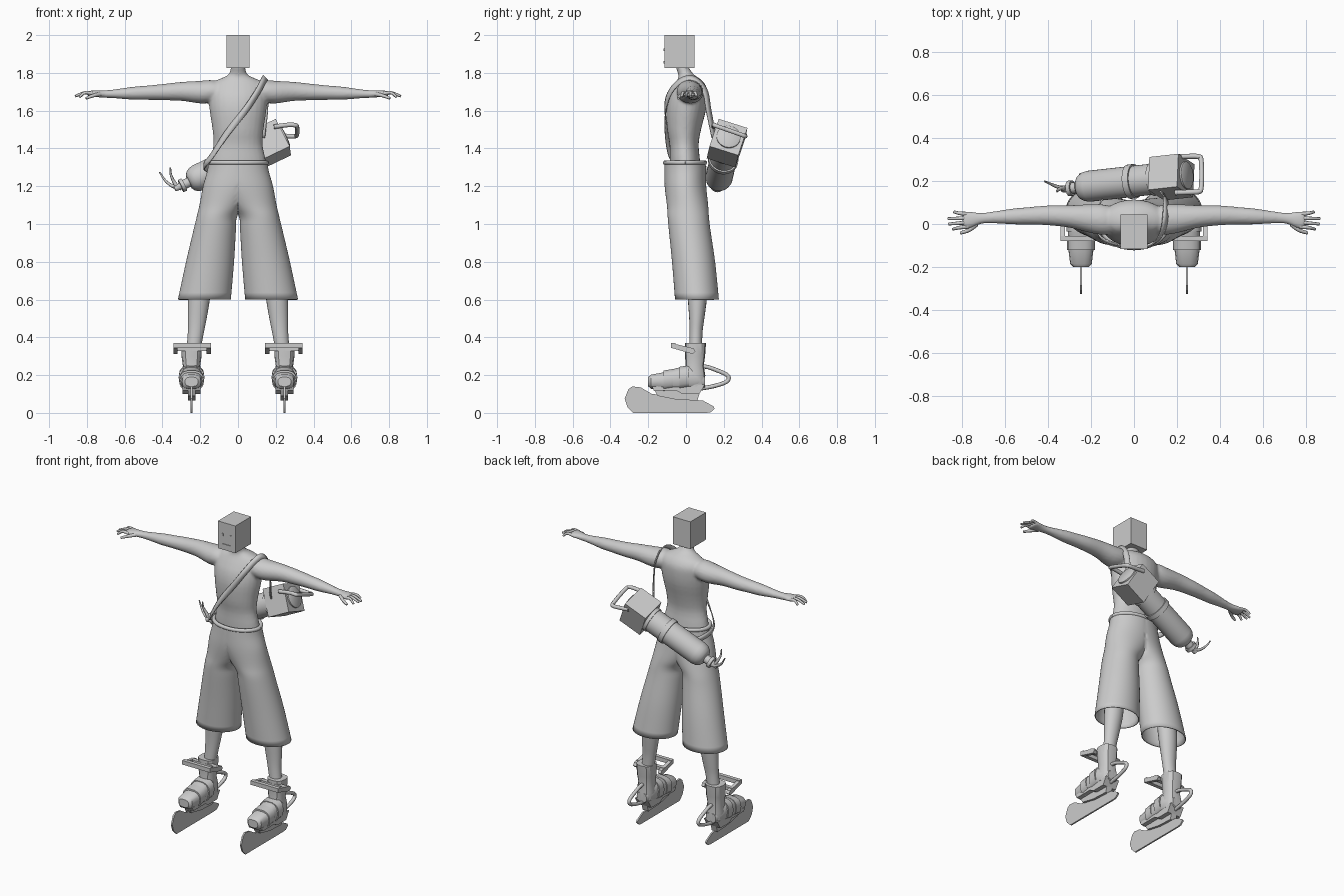
import bpy, bmesh, math
from mathutils import Vector, Matrix

if "Cube" in bpy.data.objects:
    bpy.data.objects.remove(bpy.data.objects["Cube"])


def catmull(pts, k):
    """Smoothly resample a list of tuples."""
    if k < 2:
        return [tuple(p) for p in pts]
    P = [pts[0]] + list(pts) + [pts[-1]]
    out = []
    for i in range(1, len(P) - 2):
        for j in range(k):
            t = j / k
            out.append(tuple(0.5 * (2 * b + (c - a) * t + (2 * a - 5 * b + 4 * c - d) * t * t
                                    + (3 * b - a - 3 * c + d) * t ** 3)
                             for a, b, c, d in zip(*P[i - 1:i + 3])))
    return out + [tuple(pts[-1])]


def loft(bm, secs, axis='z', n=28, k=3, power=1.0, caps=True, sx=1, clamp=False):
    """Skin of ellipses; section = (station, centre1, centre2, radius1, radius2)."""
    rings = []
    for s, c1, c2, r1, r2 in catmull(secs, k):
        ring = []
        for i in range(n):
            a = 2 * math.pi * i / n
            ca, sa = math.cos(a), math.sin(a)
            u = c1 + r1 * math.copysign(abs(ca) ** power, ca)
            v = c2 + r2 * math.copysign(abs(sa) ** power, sa)
            p = {'x': (s, u, v), 'y': (u, s, v), 'z': (u, v, s)}[axis]
            x = max(p[0], 0) if clamp else p[0]
            ring.append(bm.verts.new((x * sx, p[1], p[2])))
        rings.append(ring)
    for a, b in zip(rings, rings[1:]):
        for i in range(n):
            j = (i + 1) % n
            bm.faces.new((a[i], a[j], b[j], b[i]))
    if caps:
        bm.faces.new(rings[0])
        bm.faces.new(rings[-1])


def make(name, bm, mirror=False, angle=35, matrix=None, solid=0):
    bmesh.ops.recalc_face_normals(bm, faces=bm.faces)
    me = bpy.data.meshes.new(name)
    bm.to_mesh(me)
    bm.free()
    if matrix:
        me.transform(matrix)
    ob = bpy.data.objects.new(name, me)
    bpy.context.collection.objects.link(ob)
    bpy.ops.object.select_all(action='DESELECT')
    ob.select_set(True)
    bpy.context.view_layer.objects.active = ob
    bpy.ops.object.shade_smooth_by_angle(angle=math.radians(angle))
    if mirror:
        m = ob.modifiers.new("mirror", 'MIRROR')
        m.merge_threshold = 0.0005
    if solid:
        s = ob.modifiers.new("thickness", 'SOLIDIFY')
        s.thickness = solid
    return ob


def skin(name, secs, mirror=False, angle=35, matrix=None, **kw):
    bm = bmesh.new()
    loft(bm, secs, **kw)
    return make(name, bm, mirror, angle, matrix)


def box(name, lo, hi, mirror=False, matrix=None):
    bm = bmesh.new()
    lo, hi = Vector(lo), Vector(hi)
    bmesh.ops.create_cube(bm, size=1, matrix=Matrix.Translation((lo + hi) / 2) @ Matrix.Diagonal((*(hi - lo), 1)))
    return make(name, bm, mirror, 10, matrix)


def plate(name, prof, x0, x1, mirror=True):
    """Side (y, z) profile extruded along x."""
    bm = bmesh.new()
    f = bm.faces.new([bm.verts.new((x0, y, z)) for y, z in prof])
    r = bmesh.ops.extrude_face_region(bm, geom=[f])
    bmesh.ops.translate(bm, vec=(x1 - x0, 0, 0), verts=[v for v in r['geom'] if isinstance(v, bmesh.types.BMVert)])
    return make(name, bm, mirror, 30)


def tube(name, pts, radius, mirror=False, k=4, tip=1.0):
    cu = bpy.data.curves.new(name, 'CURVE')
    cu.dimensions, cu.bevel_depth, cu.bevel_resolution, cu.use_fill_caps = '3D', radius, 2, True
    path = catmull(pts, k)
    sp = cu.splines.new('POLY')
    sp.points.add(len(path) - 1)
    for i, (q, p) in enumerate(zip(sp.points, path)):
        q.co = (*p, 1)
        q.radius = 1 + (tip - 1) * i / (len(path) - 1)
    ob = bpy.data.objects.new(name, cu)
    bpy.context.collection.objects.link(ob)
    me = bpy.data.meshes.new_from_object(ob.evaluated_get(bpy.context.evaluated_depsgraph_get()))
    bpy.data.objects.remove(ob)
    bm = bmesh.new()
    bm.from_mesh(me)
    return make(name, bm, mirror, 50)


# Box head with face
box("head", (-.062, -.115, 1.825), (.062, .045, 2))
box("mouth", (-.032, -.119, 1.849), (.032, -.11, 1.864))
box("eye", (.022, -.119, 1.915), (.036, -.11, 1.93), mirror=True)

# Torso and arms fused into one smooth body
bm = bmesh.new()
loft(bm, [(1.25, 0, 0, .15, .08), (1.33, 0, -.005, .148, .08), (1.42, 0, -.01, .13, .077), (1.5, 0, -.01, .135, .09),
          (1.6, 0, 0, .15, .105), (1.67, 0, .01, .155, .103), (1.72, 0, .02, .15, .09), (1.755, 0, .02, .125, .07),
          (1.775, 0, .012, .08, .053), (1.795, 0, -.002, .047, .04), (1.84, 0, -.025, .037, .033)])
arm = [(.08, .015, 1.7, .06, .05), (.14, .02, 1.702, .07, .06), (.2, .025, 1.698, .067, .06), (.3, .035, 1.702, .052, .05),
       (.4, .04, 1.698, .046, .043), (.48, .038, 1.695, .041, .038), (.56, .035, 1.692, .037, .034),
       (.66, .03, 1.689, .027, .023), (.71, .026, 1.688, .026, .02), (.75, .02, 1.69, .037, .018),
       (.785, .017, 1.69, .041, .015), (.797, .017, 1.688, .034, .01)]
for sx in (1, -1):
    loft(bm, arm, axis='x', n=20, sx=sx)
body = make("body", bm)
m = body.modifiers.new("fuse", 'REMESH')
m.mode, m.voxel_size, m.use_smooth_shade = 'VOXEL', .008, True
m = body.modifiers.new("smooth", 'SMOOTH')
m.iterations = 4

# Fingers
for i, (y0, y1, x1, z1) in enumerate([(.046, .056, .835, 1.675), (.027, .025, .862, 1.676),
                                      (.007, .0, .86, 1.678), (-.012, -.024, .84, 1.672)]):
    tube(f"finger_{i + 1}", [(.77, y0, 1.69), (.81, (y0 * .6 + y1 * .4), 1.695), (x1, y1, z1)], .0105, True, tip=.6)
tube("thumb", [(.73, .0, 1.687), (.765, -.028, 1.68), (.805, -.042, 1.665)], .012, True, tip=.6)

# Wide cropped trousers, open at the hems
bm = bmesh.new()
loft(bm, [(1.335, 0, -.005, .155, .108), (1.28, .008, -.004, .155, .11), (1.2, .025, -.003, .16, .11),
          (1.1, .078, .008, .126, .109), (1.04, .111, .012, .107, .109), (.97, .123, .019, .112, .11),
          (.8, .148, .04, .127, .114), (.6, .178, .058, .14, .116)], n=48, k=4, caps=False, clamp=True)
inner = [f for f in bm.faces if all(v.co.x < 1e-5 for v in f.verts)]
bmesh.ops.delete(bm, geom=inner, context='FACES')
make("trousers", bm, True, 60, solid=.006)
tube("waistband", [(.152 * math.cos(a), -.005 + .105 * math.sin(a), 1.325) for a in
                   [2 * math.pi * i / 40 for i in range(41)]], .012, k=1)

# Lower legs
skin("lower_leg", [(.68, .2, .06, .06, .052), (.6, .207, .06, .058, .05), (.5, .216, .057, .05, .04),
                   (.42, .224, .053, .042, .034), (.3, .24, .05, .036, .034)], True, n=20)

# Skate boots
X = .246
skin("boot_cuff", [(.37, X, .05, .055, .056), (.3, X, .048, .053, .053), (.25, X, .046, .046, .048),
                   (.2, X, .046, .054, .056), (.14, X, .046, .05, .055)], True, n=12, k=1, power=.75)
skin("boot_foot", [(-.2, X, .165, .035, .025), (-.185, X, .165, .05, .038), (-.12, X, .168, .058, .047),
                   (-.05, X, .178, .06, .06), (.02, X, .186, .06, .066), (.07, X, .175, .05, .05),
                   (.1, X, .165, .035, .03)], True, axis='y', n=14, k=1, power=.75)
for i, (y, z, w, h) in enumerate([(-.095, .17, .064, .055), (-.01, .183, .068, .062)]):
    skin(f"boot_band_{i + 1}", [(y - .025, X, z, w, h), (y + .025, X, z + .008, w, h)], True,
         axis='y', n=14, k=1, power=.75)
plate("boot_sole", [(-.18, .14), (-.17, .118), (-.05, .118), (-.02, .1), (.07, .1), (.1, .15)], X - .048, X + .048)
plate("blade_mount", [(-.17, .125), (-.15, .09), (-.05, .07), (.06, .065), (.08, .13)], X - .02, X + .02)
plate("blade", [(-.325, .075), (-.305, .125), (-.285, .14), (-.24, .135), (-.18, .1), (-.12, .095), (-.07, .1),
                (-.03, .075), (.09, .065), (.145, .035), (.152, .022), (.13, .003), (.11, 0), (-.28, 0), (-.31, .03)],
      X - .005, X + .005)
tube("heel_loop", [(.03, .235), (.1, .245), (.165, .225), (.218, .2), (.225, .178), (.205, .16), (.14, .14), (.05, .125)]
     and [(X, y, z) for y, z in [(.03, .235), (.1, .245), (.165, .225), (.218, .2), (.225, .178), (.205, .16),
                                 (.14, .14), (.05, .125)]], .011, True)

# Shin frames
for side, x in (("inner", .144), ("outer", .32)):
    plate(f"shin_frame_{side}", [(-.08, .37), (-.08, .345), (.035, .312), (.05, .325), (.04, .342)], x, x + .022)
box("shin_frame_front", (.144, -.08, .344), (.342, -.056, .37), True)
box("shin_frame_link", (.144, -.005, .328), (.342, .02, .35), True)

# Tank slung on the back: local z runs along its axis
A, V = Vector((.9, .1, .43)).normalized(), Vector((.04, .95, -.3)).normalized()
U = A.cross(V)
T = Matrix.Translation((.24, .225, 1.46)) @ Matrix((V, U, A)).transposed().to_4x4()


def turned(name, prof, n=32):
    skin(name, [(-t, 0, 0, r, r) for t, r in prof], matrix=T, n=n, k=1)


box("tank_head", (-.08, -.085, -.15), (.08, .085, 0), matrix=T)
turned("tank_cap", [(.01, .064), (-.008, .064), (-.012, .058)])
turned("tank", [(.14, .072), (.5, .072), (.525, .067), (.545, .055), (.556, .038)])
turned("tank_ring", [(.262, .074), (.262, .08), (.292, .08), (.292, .074)])
turned("tank_collar", [(.15, .078), (.17, .078), (.17, .072)])
turned("nozzle", [(.55, .026), (.585, .026), (.585, .036), (.605, .036), (.605, .018), (.64, .014)], 16)
tube("tank_handle", [(.19, .145, 1.515), (.27, .148, 1.525), (.3, .15, 1.523), (.311, .163, 1.518), (.314, .23, 1.495),
                     (.311, .3, 1.47), (.3, .312, 1.465), (.27, .314, 1.465), (.19, .312, 1.47)], .012)
tube("claw_long", [(-.3, .17, 1.19), (-.345, .17, 1.2), (-.385, .185, 1.23), (-.415, .198, 1.275)], .012, tip=.3)
tube("claw_short", [(-.32, .165, 1.195), (-.34, .165, 1.225), (-.355, .155, 1.26), (-.358, .15, 1.3)], .012, tip=.3)

# Carry strap: flat ribbon over one shoulder and under the other arm
path = [Vector(p) for p in catmull(
    [(-.14, .13, 1.28), (-.178, .06, 1.3), (-.178, -.02, 1.315), (-.145, -.075, 1.355), (-.06, -.104, 1.48),
     (.045, -.112, 1.61), (.105, -.085, 1.7), (.138, -.025, 1.762), (.148, .04, 1.772), (.15, .1, 1.71),
     (.148, .122, 1.6), (.13, .15, 1.46)], 5)]
bm = bmesh.new()
prev = None
for i, p in enumerate(path):
    tan = path[min(i + 1, len(path) - 1)] - path[max(i - 1, 0)]
    out = p - Vector((0.02, .01, min(p.z, 1.66) if p.z > 1.6 else p.z))
    w = tan.cross(out).normalized() * .017
    cur = (bm.verts.new(p - w), bm.verts.new(p + w))
    if prev:
        bm.faces.new((prev[0], prev[1], cur[1], cur[0]))
    prev = cur
make("carry_strap", bm, angle=60, solid=.006)
